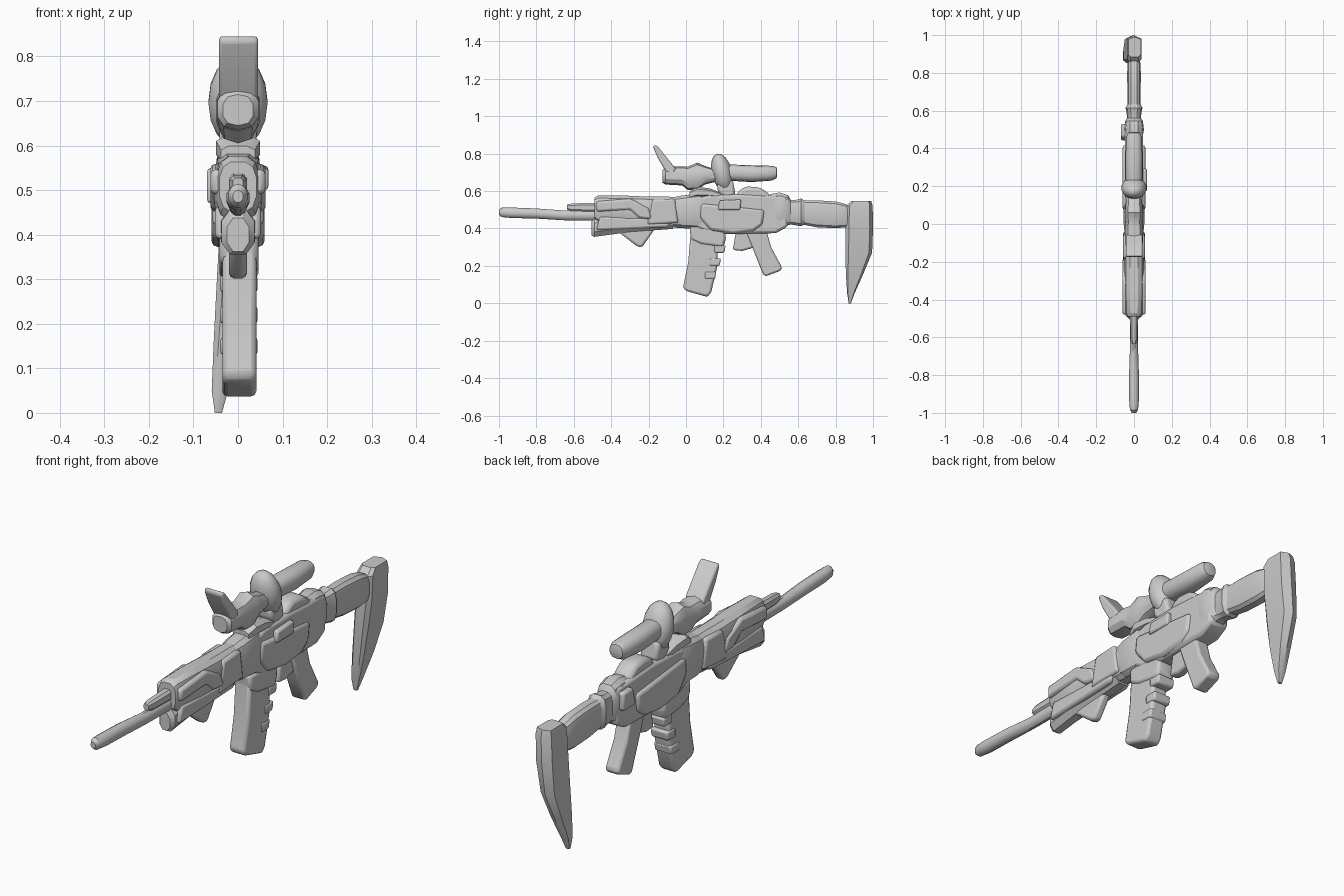
import bpy, bmesh, math
from mathutils import Matrix


def finish(bm, name, bevel=0.0, segs=2):
    bmesh.ops.recalc_face_normals(bm, faces=bm.faces[:])
    me = bpy.data.meshes.new(name)
    bm.to_mesh(me)
    bm.free()
    ob = bpy.data.objects.new(name, me)
    bpy.context.collection.objects.link(ob)
    if bevel:
        m = ob.modifiers.new("bevel", "BEVEL")
        m.width, m.segments, m.limit_method = bevel, segs, "ANGLE"
    bpy.ops.object.select_all(action="DESELECT")
    ob.select_set(True)
    bpy.context.view_layer.objects.active = ob
    bpy.ops.object.shade_smooth_by_angle(angle=math.radians(32))
    return ob


def plate(name, profile, x0, x1, bevel=0.012):
    """Extrude a (y, z) side profile from x0 to x1."""
    bm = bmesh.new()
    a = [bm.verts.new((x0, y, z)) for y, z in profile]
    b = [bm.verts.new((x1, y, z)) for y, z in profile]
    bm.faces.new(a)
    bm.faces.new(b[::-1])
    for i in range(len(a)):
        j = (i + 1) % len(a)
        bm.faces.new((a[i], a[j], b[j], b[i]))
    return finish(bm, name, bevel)


def loft(name, rings, sides=12, power=1.0):
    """Skin sections (y, z low, z high, half width); power < 1 squares them off."""
    bm = bmesh.new()
    loops = []
    for y, lo, hi, w in rings:
        loop = []
        for i in range(sides):
            t = 2 * math.pi * (i + 0.5) / sides
            c, s = math.cos(t), math.sin(t)
            x = math.copysign(abs(c) ** power, c) * w
            z = (lo + hi) / 2 + math.copysign(abs(s) ** power, s) * (hi - lo) / 2
            loop.append(bm.verts.new((x, y, z)))
        loops.append(loop)
    for a, b in zip(loops, loops[1:]):
        for i in range(sides):
            j = (i + 1) % sides
            bm.faces.new((a[i], a[j], b[j], b[i]))
    bm.faces.new(loops[0])
    bm.faces.new(loops[-1][::-1])
    return finish(bm, name)


# barrel and gas tube
loft("barrel", [(-1, .472, .5, .012), (-.985, .46, .514, .022), (-.93, .455, .513, .027),
                (-.8, .452, .508, .027), (-.65, .443, .497, .022), (-.4, .44, .5, .022)], 12)
loft("gas_tube", [(-.635, .5, .528, .012), (-.61, .49, .535, .02), (-.45, .485, .54, .022)], 8, .7)

# handguard: shell, lower keel and side panels
loft("handguard", [(-.49, .45, .565, .042), (-.47, .43, .578, .05), (-.33, .42, .578, .055),
                   (-.2, .42, .572, .055), (-.1, .405, .572, .052), (-.02, .4, .57, .05)], 12, .7)
loft("handguard_keel", [(-.505, .36, .44, .026), (-.49, .352, .46, .04), (-.3, .378, .47, .043),
                        (-.07, .395, .48, .042)], 8, .85)
for side, label in ((1, "right"), (-1, "left")):
    plate("handguard_upper_panel_" + label,
          [(-.48, .49), (-.48, .545), (-.3, .56), (-.2, .51), (-.18, .45), (-.25, .455), (-.3, .5)],
          side * .03, side * .062)
    plate("handguard_rear_panel_" + label,
          [(-.21, .42), (-.18, .555), (-.06, .56), (-.04, .43)], side * .03, side * .058)
    plate("handguard_lower_panel_" + label,
          [(-.48, .39), (-.46, .465), (-.2, .455), (-.08, .43), (-.1, .405)], side * .02, side * .052)

# angled foregrip fin
plate("foregrip", [(-.385, .4), (-.26, .303), (-.235, .3), (-.165, .4)], -.02, .02)

# receiver
loft("receiver_front", [(-.06, .415, .57, .046), (-.02, .4, .578, .055), (.07, .395, .59, .057),
                        (.1, .41, .58, .05)], 12, .6)
plate("receiver", [(.05, .41), (.05, .56), (.12, .58), (.3, .585), (.54, .57), (.545, .41),
                   (.48, .375), (.2, .37), (.1, .385)], -.048, .048, .015)
plate("receiver_hump", [(.25, .55), (.29, .61), (.33, .625), (.4, .618), (.45, .58), (.46, .53)],
      -.042, .042, .018)
for side, label in ((1, "right"), (-1, "left")):
    plate("receiver_side_" + label,
          [(.07, .46), (.08, .535), (.42, .5), (.41, .42), (.36, .385), (.25, .372), (.13, .39)],
          side * .03, side * .06, .016)
plate("ejection_cover", [(.17, .5), (.18, .55), (.295, .555), (.29, .5)], .04, .068, .008)
plate("charging_lever", [(.44, .47), (.46, .55), (.53, .55), (.53, .47)], -.07, -.03, .01)

# magazine and well
plate("magazine_well", [(.02, .41), (.025, .34), (.08, .315), (.2, .298), (.215, .35), (.2, .41)],
      -.042, .046, .014)
plate("magazine", [(.025, .38), (.012, .22), (-.016, .085), (0, .066), (.115, .034), (.135, .06),
                   (.168, .2), (.168, .36)], -.035, .041, .012)
for k in range(3):
    z = .13 + .07 * k
    y = .1 + .025 * k
    plate("magazine_rib_%d" % k, [(y, z), (y, z + .04), (y + .062, z + .04), (y + .055, z)],
          -.04, .044, .008)

# trigger guard and pistol grip
plate("trigger_guard", [(.27, .4), (.25, .285), (.3, .28), (.37, .3), (.37, .4)], -.022, .022, .01)
plate("pistol_grip", [(.32, .39), (.37, .26), (.412, .155), (.425, .144), (.508, .175), (.512, .195),
                      (.455, .3), (.43, .39)], -.032, .034, .016)

# stock: collars and arm
loft("stock_collar", [(.45, .41, .585, .045), (.5, .4, .595, .054), (.545, .415, .58, .048),
                      (.56, .42, .555, .038), (.59, .415, .555, .04), (.615, .41, .562, .046),
                      (.635, .42, .55, .036)], 12, .65)
loft("stock_arm", [(.62, .42, .55, .036), (.7, .405, .552, .036), (.8, .4, .546, .037),
                   (.855, .405, .532, .034), (.88, .42, .515, .025)], 12, .6)

# butt plate: slanted blade, drifting to the left as it descends
bm = bmesh.new()
rows = [(.548, .885, .99, -.03, .036), (.52, .857, .998, -.036, .04), (.4, .854, 1, -.042, .036),
        (.27, .852, .995, -.049, .018), (.15, .855, .945, -.055, 0), (.05, .862, .9, -.059, -.022),
        (0, .87, .882, -.052, -.036)]
loops = []
for z, y0, y1, x0, x1 in rows:
    cx, c = (x0 + x1) / 2, (x1 - x0) * .2
    d = (y1 - y0) * .12
    pts = [(x0 + c, y0), (x1 - c, y0), (x1, y0 + d), (x1, y1 - d), (cx, y1), (x0, y1 - d), (x0, y0 + d)]
    loops.append([bm.verts.new((x, y, z)) for x, y in pts])
for a, b in zip(loops, loops[1:]):
    for i in range(7):
        bm.faces.new((a[i], a[(i + 1) % 7], b[(i + 1) % 7], b[i]))
bm.faces.new(loops[0])
bm.faces.new(loops[-1][::-1])
finish(bm, "butt_plate")

# sight: rail foot, front housing, flip lid, mount clamp, rear tube
loft("sight_foot", [(.02, .56, .6, .04), (.06, .565, .625, .052), (.13, .565, .615, .05),
                    (.19, .56, .59, .045)], 8, .7)
loft("sight_front_housing", [(-.125, .645, .715, .035), (-.11, .635, .73, .048), (-.02, .63, .732, .05),
                             (.01, .605, .73, .045), (.06, .605, .752, .05), (.1, .635, .735, .046),
                             (.16, .65, .715, .04)], 10, .8)
plate("flip_lid", [(-.176, .835), (-.168, .848), (-.15, .838), (-.055, .72), (-.065, .695),
                   (-.105, .7), (-.15, .775)], -.043, .045, .008)
plate("mount_foot", [(.165, .64), (.17, .595), (.21, .56), (.265, .58), (.25, .66)], -.042, .042, .014)
bm = bmesh.new()
bmesh.ops.create_uvsphere(bm, u_segments=14, v_segments=8, radius=1,
                          matrix=Matrix.Translation((0, .192, .698))
                          @ Matrix.Rotation(math.radians(14), 4, "X")
                          @ Matrix.Diagonal((.068, .055, .105, 1)))
finish(bm, "mount_clamp")
loft("sight_tube", [(.2, .66, .735, .036), (.24, .655, .742, .045), (.35, .648, .738, .046),
                    (.46, .656, .735, .042), (.483, .668, .728, .032), (.487, .68, .715, .02)], 14, .85)
